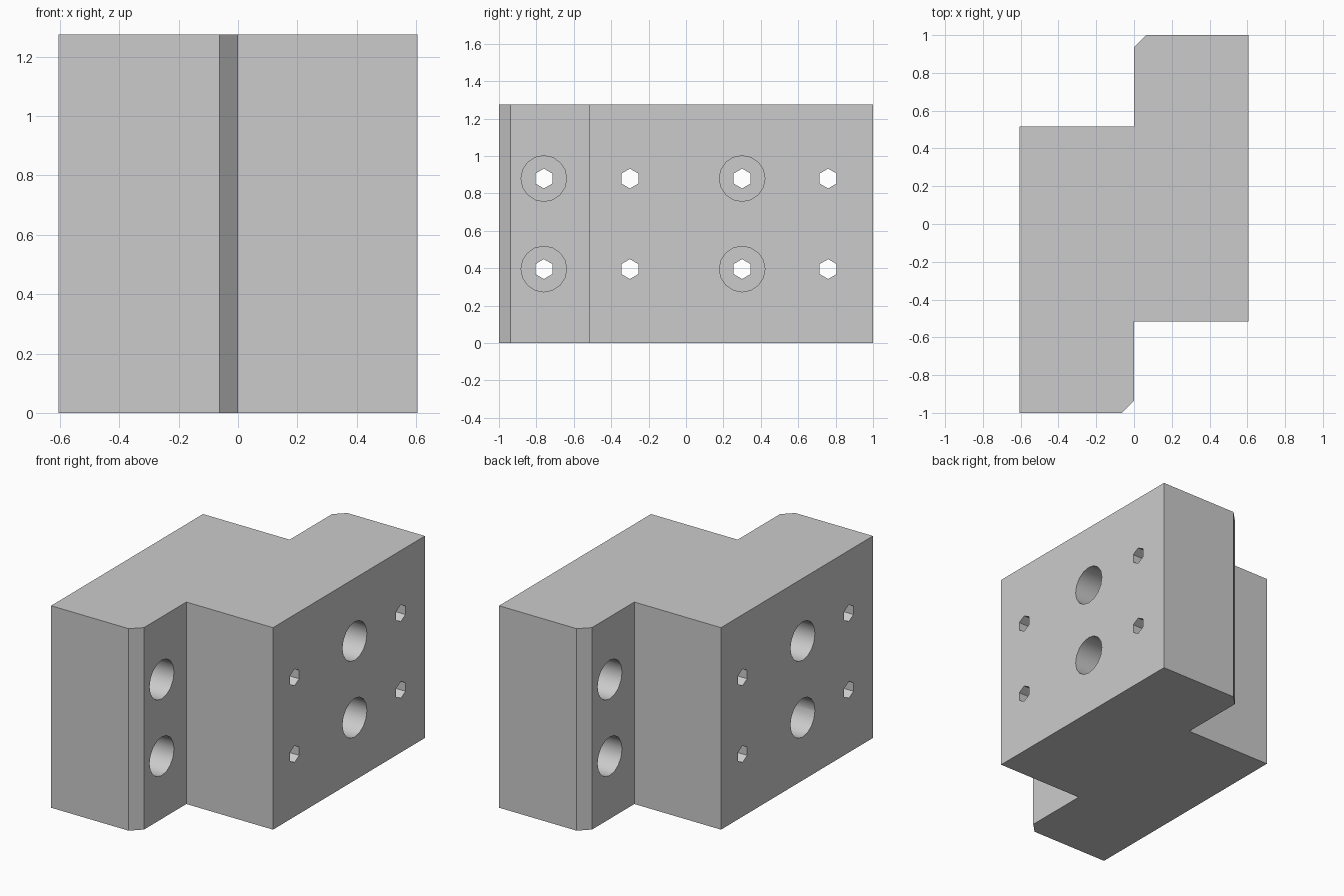
import bpy, bmesh
from math import radians

cube = bpy.data.objects.get("Cube")
if cube:
    bpy.data.objects.remove(cube, do_unlink=True)

W, H, STEP, CH = 0.605, 1.275, 0.515, 0.063   # half width, height, step, chamfer
BORE_DEPTH = 0.3

grey = bpy.data.materials.new("light_grey")
grey.use_nodes = True
grey.diffuse_color = (0.6, 0.6, 0.6, 1)
grey.node_tree.nodes["Principled BSDF"].inputs["Base Color"].default_value = (0.6, 0.6, 0.6, 1)

# Stepped block: half the outline, repeated by a half turn, then extruded
half = [(-W, -1), (-CH, -1), (0, -1 + CH), (0, -STEP), (W, -STEP)]
outline = half + [(-x, -y) for x, y in half]
bm = bmesh.new()
base = bm.faces.new([bm.verts.new((x, y, 0)) for x, y in outline])
top = bmesh.ops.extrude_face_region(bm, geom=[base])["geom"]
bmesh.ops.translate(bm, vec=(0, 0, H), verts=[v for v in top if isinstance(v, bmesh.types.BMVert)])
bmesh.ops.recalc_face_normals(bm, faces=bm.faces)
mesh = bpy.data.meshes.new("clamp_block")
bm.to_mesh(mesh)
bm.free()
block = bpy.data.objects.new("clamp_block", mesh)
bpy.context.collection.objects.link(block)
mesh.materials.append(grey)


def drill(name, sides, radius, x0, x1, y, z):
    """Cut a hole along x from x0 to x1."""
    bpy.ops.mesh.primitive_cylinder_add(
        vertices=sides, radius=radius, depth=abs(x1 - x0),
        location=((x0 + x1) / 2, y, z), rotation=(radians(90), 0, radians(90)))
    cutter = bpy.context.object
    cutter.name = name
    cutter.hide_render = True
    cutter.data.materials.append(grey)
    bpy.ops.object.select_all(action='DESELECT')
    block.select_set(True)
    bpy.context.view_layer.objects.active = block
    mod = block.modifiers.new(name, 'BOOLEAN')
    mod.operation = 'DIFFERENCE'
    mod.solver = 'EXACT'
    mod.object = cutter
    bpy.ops.object.modifier_apply(modifier=mod.name)
    bpy.data.objects.remove(cutter, do_unlink=True)


# Bolt holes: a counterbore from the outer or the step face, then a hexagonal through hole
for z in (H / 2 - 0.242, H / 2 + 0.242):
    for side in (1, -1):
        for y, face in ((0.3, W), (-0.76, 0)):
            drill("counterbore", 16, 0.122, side * (face - BORE_DEPTH), side * (face + 0.1), side * y, z)
            drill("bolt_hole", 6, 0.053, -0.8, 0.8, side * y, z)

bpy.ops.object.shade_smooth_by_angle(angle=radians(30))
